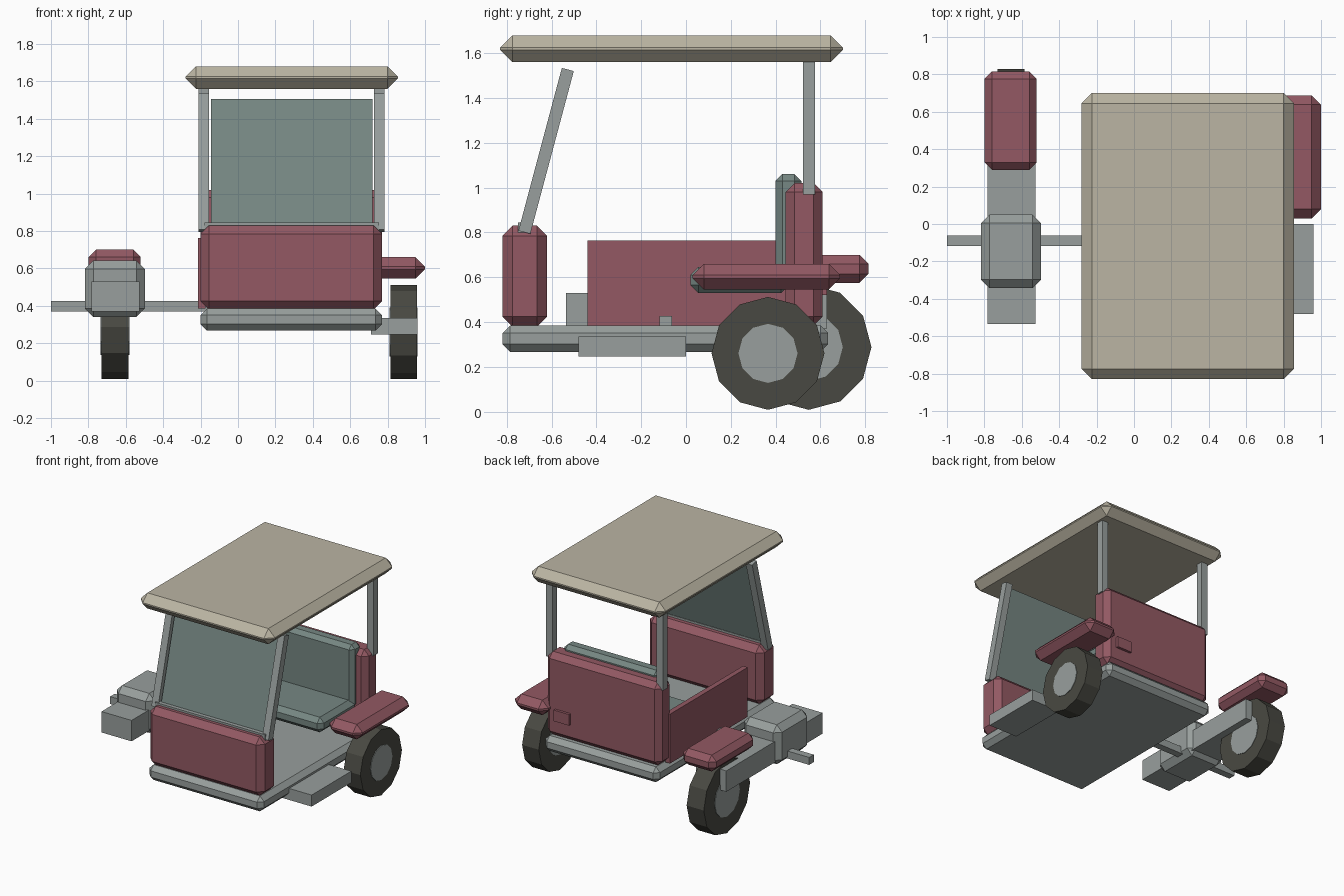
import bpy, bmesh, math
from mathutils import Matrix, Vector

if "Cube" in bpy.data.objects:
    bpy.data.objects.remove(bpy.data.objects["Cube"])


def material(name, rgb):
    m = bpy.data.materials.new(name)
    lin = [((c / 255 + 0.055) / 1.055) ** 2.4 for c in rgb]
    m.diffuse_color = (*lin, 1)
    m.use_nodes = True
    m.node_tree.nodes["Principled BSDF"].inputs["Base Color"].default_value = m.diffuse_color
    return m


RED = material("dusty_red", (147, 89, 99))
GREY = material("metal_grey", (152, 159, 157))
TEAL = material("muted_teal", (118, 135, 131))
CREAM = material("canvas_cream", (187, 181, 163))
RUBBER = material("dark_rubber", (73, 73, 66))


def finish(name, bm, mats):
    bmesh.ops.recalc_face_normals(bm, faces=bm.faces)
    me = bpy.data.meshes.new(name)
    bm.to_mesh(me)
    bm.free()
    for m in mats:
        me.materials.append(m)
    ob = bpy.data.objects.new(name, me)
    bpy.context.collection.objects.link(ob)
    return ob


def box(name, mat, x, y, z, bevel=0, tilt=0):
    """Box from (min, max) ranges, with optional chamfer and tilt about x."""
    size = Vector((x[1] - x[0], y[1] - y[0], z[1] - z[0]))
    mid = Vector((x[0] + x[1], y[0] + y[1], z[0] + z[1])) / 2
    bm = bmesh.new()
    bmesh.ops.create_cube(bm, size=1)
    bmesh.ops.scale(bm, vec=size, verts=bm.verts)
    if bevel:
        bmesh.ops.bevel(bm, geom=bm.edges[:], offset=bevel, segments=1,
                        affect='EDGES', profile=0.5)
    ob = finish(name, bm, [mat])
    ob.location = mid
    ob.rotation_euler.x = tilt
    return ob


def wheel(name, x, y, radius, hub_radius):
    """Twelve-sided tyre with a slightly proud hub."""
    for part, mat, r, grow in (("tyre", RUBBER, radius, 0),
                               ("hub", GREY, hub_radius, 0.004)):
        bm = bmesh.new()
        bmesh.ops.create_cone(bm, cap_ends=True, segments=12, radius1=r, radius2=r,
                              depth=x[1] - x[0] + 2 * grow,
                              matrix=Matrix.Rotation(math.pi / 2, 4, 'Y'))
        ob = finish(f"{name}_{part}", bm, [mat])
        ob.location = ((x[0] + x[1]) / 2, y, radius + 0.008)


# Cabin body
CAB = (-0.20, 0.77)
box("floor", GREY, CAB, (-0.82, 0.635), (0.267, 0.385), 0.035)
box("front_panel", RED, CAB, (-0.82, -0.62), (0.38, 0.83), 0.045)
box("rear_panel", RED, CAB, (0.445, 0.61), (0.385, 1.02), 0.04)
box("side_panel", RED, (-0.215, -0.175), (-0.44, 0.50), (0.385, 0.763))
box("rear_plate", RED, (0.55, 0.68), (0.60, 0.63), (0.52, 0.605))
box("side_step", GREY, (0.71, 0.96), (-0.48, 0.0), (0.247, 0.335))

# Bench
box("seat", TEAL, (-0.12, 0.69), (0.02, 0.46), (0.53, 0.645), 0.035)
box("seat_back", TEAL, (-0.12, 0.69), (0.40, 0.515), (0.58, 1.06), 0.03)

# Roof, posts and windscreen
box("roof", CREAM, (-0.28, 0.855), (-0.83, 0.70), (1.56, 1.68), 0.055)
TILT = -math.atan2(0.194, 0.727)
for side, px in (("left", (-0.21, -0.155)), ("right", (0.727, 0.782))):
    box(f"{side}_rear_post", GREY, px, (0.522, 0.576), (0.97, 1.565))
    box(f"{side}_front_post", GREY, px, (-0.652, -0.597), (0.788, 1.54), tilt=TILT)
box("windscreen", TEAL, (-0.145, 0.72), (-0.635, -0.615), (0.81, 1.515), tilt=TILT)
box("windscreen_sill", GREY, (-0.18, 0.755), (-0.75, -0.695), (0.79, 0.845))

# Cabin wheel and mudguard
wheel("cabin_wheel", (0.815, 0.956), 0.366, 0.252, 0.132)
box("cabin_mudguard", RED, (0.72, 1.0), (0.03, 0.688), (0.545, 0.66), 0.05)

# Drive unit beside the cabin
wheel("drive_wheel", (-0.73, -0.585), 0.548, 0.28, 0.152)
box("drive_mudguard", RED, (-0.80, -0.52), (0.29, 0.815), (0.575, 0.70), 0.04)
box("drive_beam", GREY, (-0.782, -0.527), (-0.535, 0.63), (0.37, 0.53))
box("engine_block", GREY, (-0.818, -0.498), (-0.343, 0.05), (0.34, 0.642), 0.045)
box("cross_bar", GREY, (-1.0, -0.15), (-0.118, -0.062), (0.37, 0.427))
